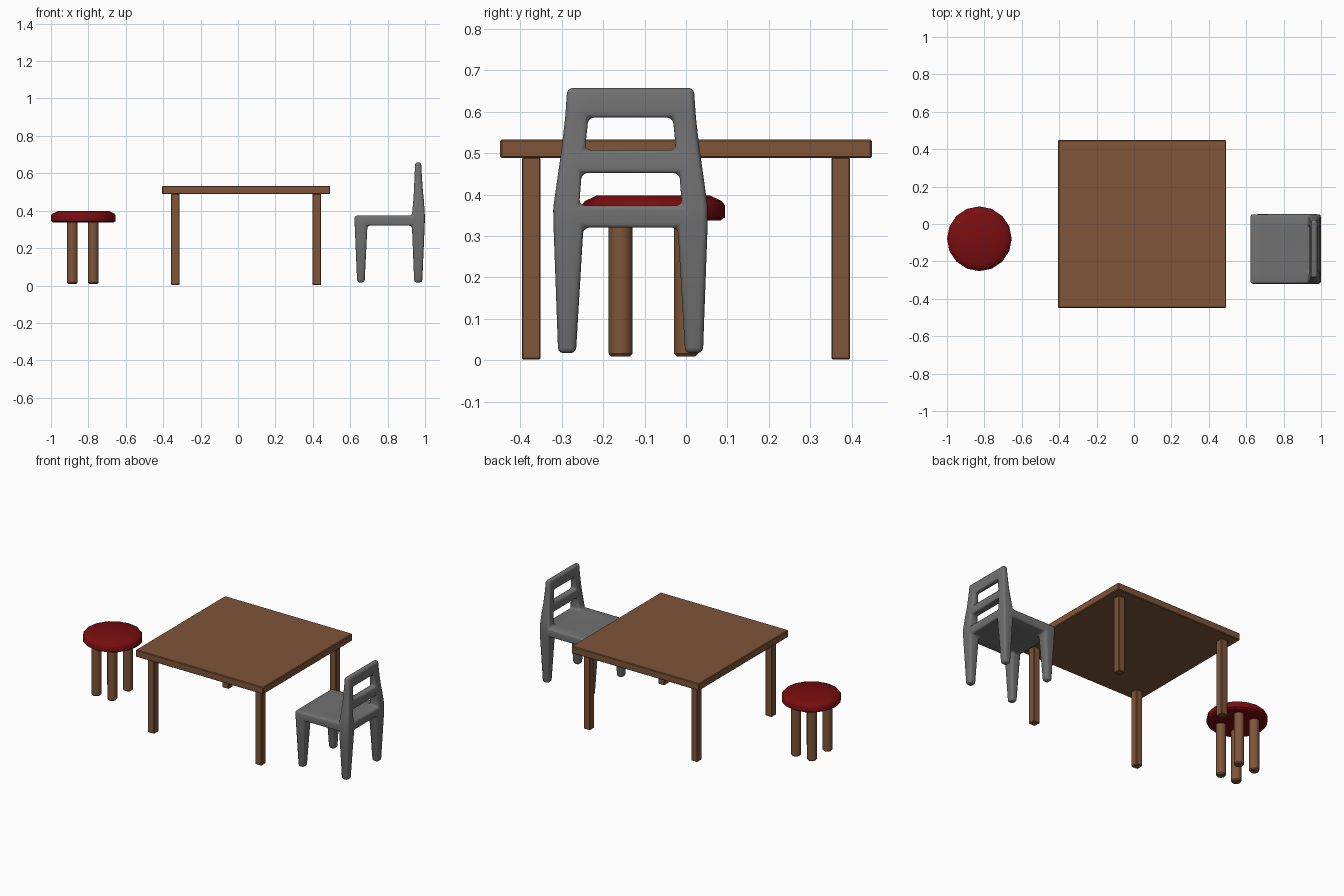
import bpy, bmesh, math

if "Cube" in bpy.data.objects:
    bpy.data.objects.remove(bpy.data.objects["Cube"])


def material(name, rgb):
    m = bpy.data.materials.new(name)
    m.diffuse_color = (*rgb, 1)
    m.use_nodes = True
    m.node_tree.nodes["Principled BSDF"].inputs["Base Color"].default_value = m.diffuse_color
    return m


WOOD = material("brown wood", (0.21, 0.09, 0.04))
RED = material("red cushion", (0.19, 0.004, 0.005))
GREY = material("grey plastic", (0.165, 0.165, 0.165))


def finish(name, bm, mat, bevel=0, segments=1, smooth=None):
    bmesh.ops.recalc_face_normals(bm, faces=bm.faces)
    me = bpy.data.meshes.new(name)
    bm.to_mesh(me)
    bm.free()
    me.materials.append(mat)
    ob = bpy.data.objects.new(name, me)
    bpy.context.collection.objects.link(ob)
    if bevel:
        mod = ob.modifiers.new("bevel", 'BEVEL')
        mod.width, mod.segments = bevel, segments
        mod.limit_method, mod.angle_limit = 'ANGLE', math.radians(40)
    if smooth:
        bpy.ops.object.select_all(action='DESELECT')
        ob.select_set(True)
        bpy.context.view_layer.objects.active = ob
        if bevel:
            bpy.ops.object.modifier_apply(modifier="bevel")
        bpy.ops.object.shade_smooth_by_angle(angle=math.radians(smooth))
    return ob


def box(name, center, size, mat, bevel):
    bm = bmesh.new()
    bmesh.ops.create_cube(bm, size=1)
    for v in bm.verts:
        v.co = [c + s * k for c, s, k in zip(center, size, v.co)]
    return finish(name, bm, mat, bevel)


def lathe(name, x, y, rings, sides, mat, smooth):
    """Stack of (radius, z) rings closed at both ends."""
    bm = bmesh.new()
    loops = [[bm.verts.new((x + r * math.cos(2 * math.pi * i / sides),
                            y + r * math.sin(2 * math.pi * i / sides), z))
              for i in range(sides)] for r, z in rings]
    for a, b in zip(loops, loops[1:]):
        for i in range(sides):
            j = (i + 1) % sides
            bm.faces.new((a[i], a[j], b[j], b[i]))
    bm.faces.new(loops[0][::-1])
    bm.faces.new(loops[-1])
    return finish(name, bm, mat, smooth=smooth)


# Table
TX = 0.043
box("table_top", (TX, 0, 0.511), (0.898, 0.898, 0.045), WOOD, 0.004)
for sx in (-1, 1):
    for sy in (-1, 1):
        box("table_leg", (TX + sx * 0.378, sy * 0.374, 0.246),
            (0.045, 0.045, 0.488), WOOD, 0.003)

# Stool
SX, SY = -0.827, -0.079
lathe("stool_seat", SX, SY, [(0.163, 0.338), (0.173, 0.345), (0.173, 0.374),
      (0.166, 0.384), (0.137, 0.398)], 16, RED, 35)
for sx in (-1, 1):
    for sy in (-1, 1):
        lathe("stool_leg", SX - 0.003 + sx * 0.056, SY + sy * 0.079,
              [(0.023, 0.009), (0.029, 0.016), (0.029, 0.342)], 16, WOOD, 40)

# Chair: cells of a tapered 3 x 3 grid, fused and rounded
CY = -0.134
Z = [0.017, 0.32, 0.374, 0.452, 0.508, 0.586, 0.658]
OUT = [0.175, 0.186, 0.186, 0.175, 0.167, 0.158, 0.153]    # half widths
INN = [0.132, 0.114, 0.124, 0.118, 0.110, 0.102, 0.100]
BACK = [0.985, 0.998, 0.999, 0.994, 0.988, 0.983, 0.979]
BIN = [0.942, 0.930, 0.930, 0.937, 0.941, 0.944, 0.947]
FRONT = [0.637, 0.624, 0.623]
FIN = [0.677, 0.692, 0.690]


def filled(i, j, k):
    if not (0 <= i < 3 and 0 <= j < 3 and 0 <= k < 6):
        return False
    if k == 0:
        return i != 1 and j != 1          # legs
    if k == 1:
        return True                       # seat
    return i == 2 and (k in (3, 5) or j != 1)   # posts and rails


bm = bmesh.new()
verts = {}


def grid_vert(i, j, k):
    if (i, j, k) not in verts:
        q = min(k, 2)
        x = (FRONT[q], FIN[q], BIN[k], BACK[k])[i]
        y = (-OUT[k], -INN[k], INN[k], OUT[k])[j]
        verts[i, j, k] = bm.verts.new((x, CY + y, Z[k]))
    return verts[i, j, k]


for i in range(3):
    for j in range(3):
        for k in range(6):
            if not filled(i, j, k):
                continue
            for axis in range(3):
                for side in (0, 1):
                    n = [i, j, k]
                    n[axis] += 2 * side - 1
                    if filled(*n):
                        continue
                    quad = []
                    for u, w in ((0, 0), (1, 0), (1, 1), (0, 1)):
                        d = [u, w]
                        d.insert(axis, side)
                        quad.append(grid_vert(i + d[0], j + d[1], k + d[2]))
                    bm.faces.new(quad)
finish("chair", bm, GREY, 0.013, 3, 50)
